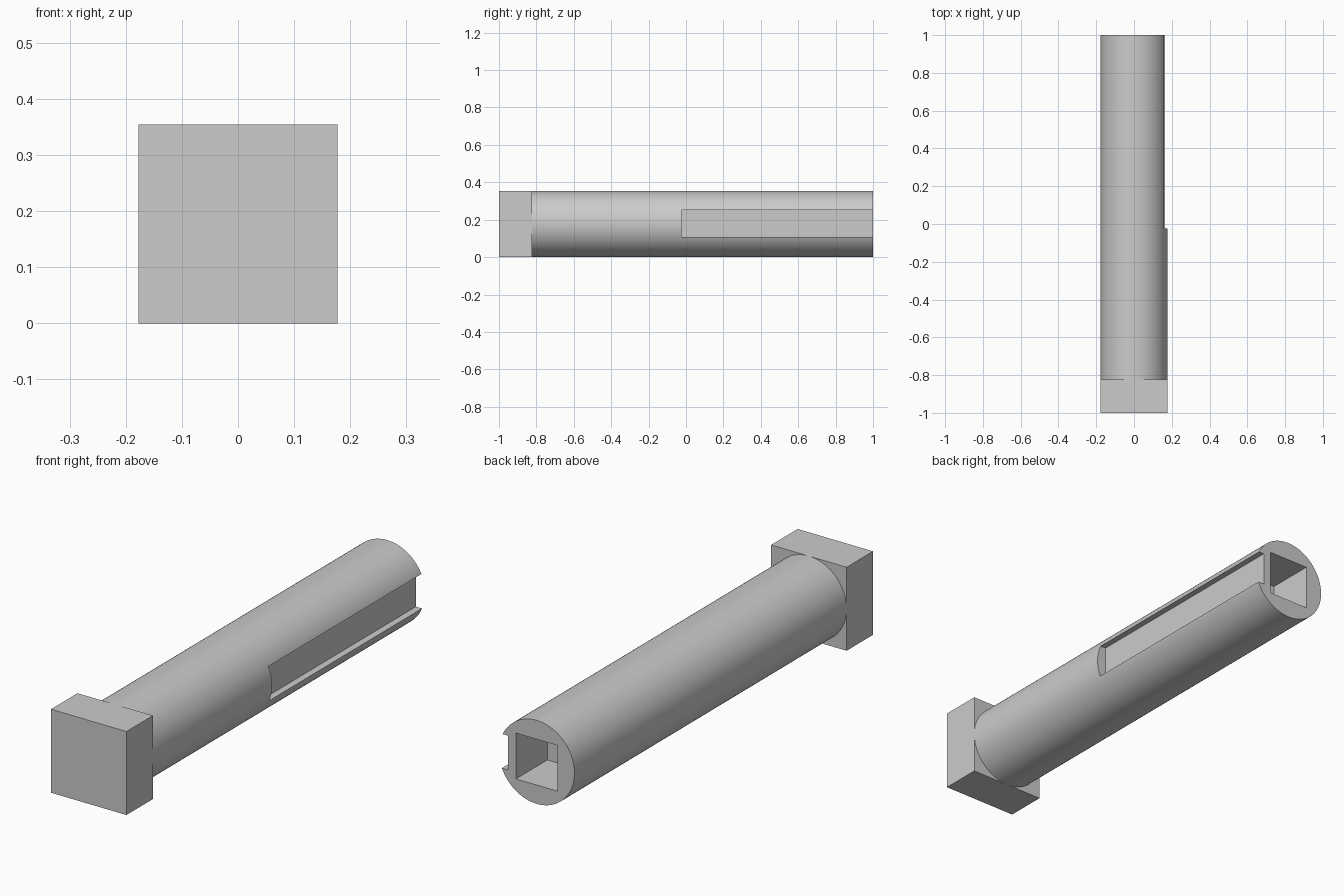
import bpy
import math

if "Cube" in bpy.data.objects:
    bpy.data.objects.remove(bpy.data.objects["Cube"], do_unlink=True)

R = 0.177            # shaft radius, also half the head width
HEAD_BACK = -1 + R   # y where the shaft meets the head

grey = bpy.data.materials.new("plain grey")
grey.use_nodes = True
grey.diffuse_color = (0.6, 0.6, 0.6, 1)
grey.node_tree.nodes["Principled BSDF"].inputs["Base Color"].default_value = (0.6, 0.6, 0.6, 1)


def box(name, low, high):
    """Axis-aligned box between two corners."""
    center = [(a + b) / 2 for a, b in zip(low, high)]
    bpy.ops.mesh.primitive_cube_add(size=1, location=center)
    ob = bpy.context.object
    ob.name = name
    ob.scale = [b - a for a, b in zip(low, high)]
    bpy.ops.object.transform_apply(location=False, rotation=False, scale=True)
    ob.data.materials.append(grey)
    return ob


def cut(target, cutter):
    """Subtract the cutter from the target and remove it."""
    cutter.hide_render = True
    mod = target.modifiers.new("cut", "BOOLEAN")
    mod.operation = "DIFFERENCE"
    mod.solver = "EXACT"
    mod.object = cutter
    bpy.context.view_layer.objects.active = target
    bpy.ops.object.modifier_apply(modifier=mod.name)
    bpy.data.objects.remove(cutter, do_unlink=True)


# Square head
box("head", (-R, -1, 0), (R, HEAD_BACK, 2 * R))

# Round shaft along y
bpy.ops.mesh.primitive_cylinder_add(
    vertices=96, radius=R, depth=1 - HEAD_BACK,
    location=(0, (1 + HEAD_BACK) / 2, R), rotation=(math.pi / 2, 0, 0))
shaft = bpy.context.object
shaft.name = "shaft"
shaft.data.materials.append(grey)
bpy.ops.object.transform_apply(location=False, rotation=True, scale=False)

# Side slot, open at the far end
cut(shaft, box("slot_cutter", (0.134, -0.025, 0.108), (0.3, 1.1, 0.253)))

# Blind square socket in the end of the shaft
S = 0.097
cut(shaft, box("socket_cutter", (-S, 0.79, R - S), (S, 1.1, R + S)))

bpy.ops.object.select_all(action="DESELECT")
shaft.select_set(True)
bpy.context.view_layer.objects.active = shaft
bpy.ops.object.shade_smooth_by_angle(angle=math.radians(30))
